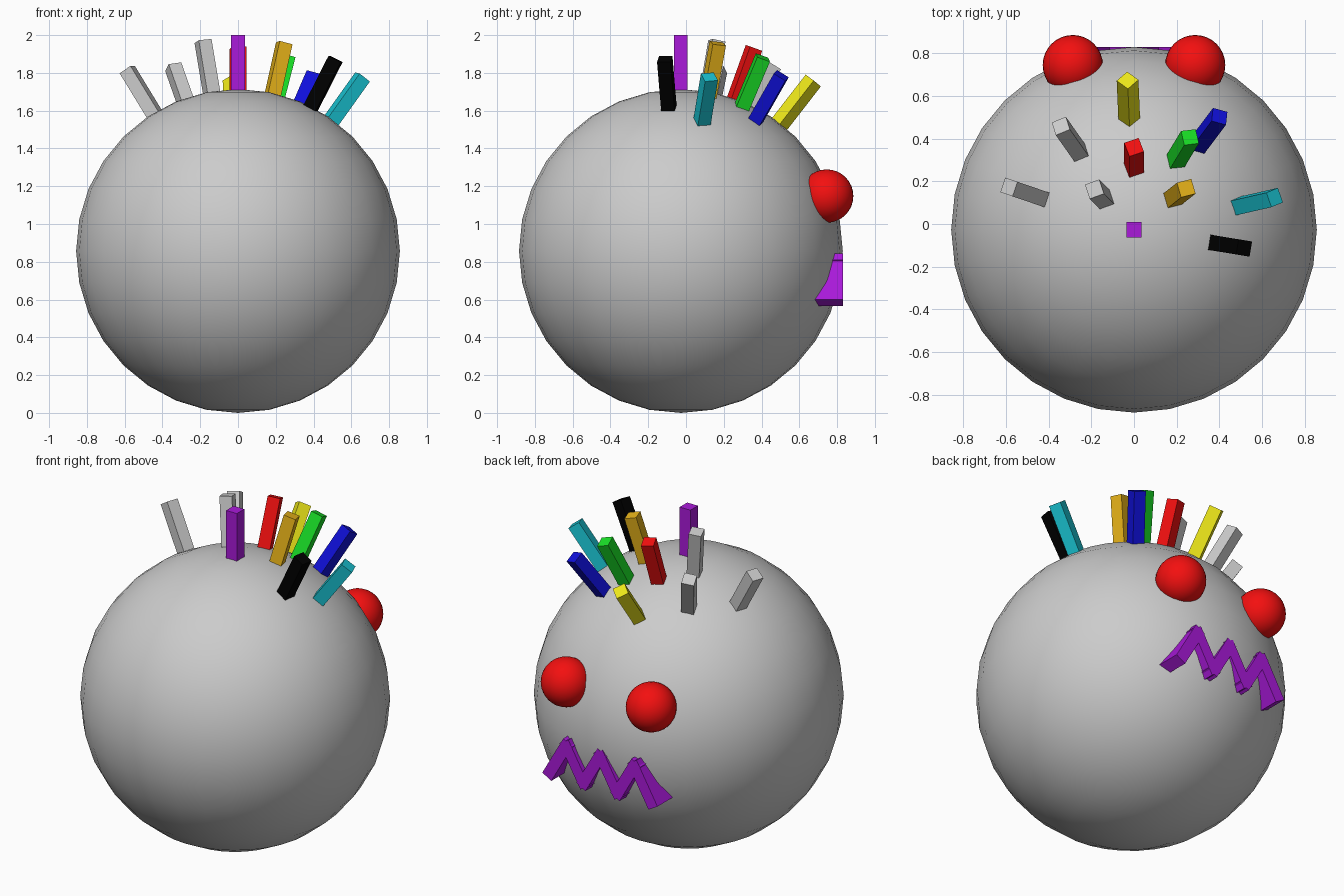
import bpy
import math
from mathutils import Matrix, Vector

if "Cube" in bpy.data.objects:
    bpy.data.objects.remove(bpy.data.objects["Cube"])

R = 0.857
CENTRE = Vector((0, -0.027, R))


def paint(obj, name, rgb):
    if rgb is None:
        return
    mat = bpy.data.materials.get(name) or bpy.data.materials.new(name)
    mat.diffuse_color = (*rgb, 1)
    mat.use_nodes = True
    mat.node_tree.nodes["Principled BSDF"].inputs["Base Color"].default_value = mat.diffuse_color
    obj.data.materials.append(mat)


def ball(name, centre, radius):
    bpy.ops.mesh.primitive_uv_sphere_add(segments=32, ring_count=16, radius=radius, location=centre)
    obj = bpy.context.object
    obj.name = name
    bpy.ops.object.shade_smooth()
    return obj


def box(name, size, matrix):
    bpy.ops.mesh.primitive_cube_add(size=1)
    obj = bpy.context.object
    obj.name = name
    obj.data.transform(matrix @ Matrix.Diagonal((*size, 1)))
    return obj


RED, PURPLE = (0.9, 0.005, 0.005), (0.4, 0.01, 0.7)

# Round body
ball("body", CENTRE, R)

# Eyes half sunk into the body
for side, x in (("left", -0.287), ("right", 0.287)):
    paint(ball(f"eye_{side}", (x, 0.745, 1.148), 0.141), "red", RED)

# Zigzag mouth: six crossing bars with a flat front
for i in range(6):
    x = (i - 2.5) * 0.115
    lean = math.radians(30 if i % 2 == 0 else -30)
    place = Matrix.Translation((x, 0.73, 0.705)) @ Matrix.Rotation(lean, 4, 'Y')
    paint(box(f"mouth_bar_{i + 1}", (0.07, 0.2, 0.283), place), "purple", PURPLE)

# Hair strands: radial direction, twist about own axis, colour
STRANDS = [
    ("purple", (0, 0, 1), 0, PURPLE),
    ("red", (0, 0.385, 1.07), 20, RED),
    ("yellow", (-0.03, 0.695, 0.895), 45, (0.85, 0.8, 0.01)),
    ("green", (0.26, 0.43, 1.015), 41, (0.01, 0.75, 0.02)),
    ("blue", (0.4, 0.53, 0.927), 26, (0.005, 0.005, 0.7)),
    ("gold", (0.245, 0.195, 1.1), -23, (0.8, 0.45, 0.01)),
    ("cyan", (0.655, 0.15, 0.915), 8, (0.01, 0.55, 0.65)),
    ("black", (0.513, -0.085, 1.01), 0, (0, 0, 0)),
    ("grey_1", (-0.585, 0.2, 0.958), 0, None),
    ("grey_2", (-0.342, 0.485, 0.973), -15, None),
    ("grey_3", (-0.185, 0.19, 1.11), -25, None),
]
TIP, ROOT = 1.143, 0.75
for name, d, twist, rgb in STRANDS:
    azimuth = math.atan2(d[1], d[0]) if name != "purple" else 0
    tilt = math.atan2(math.hypot(d[0], d[1]), d[2])
    place = (Matrix.Translation(CENTRE) @ Matrix.Rotation(azimuth, 4, 'Z')
             @ Matrix.Rotation(tilt, 4, 'Y') @ Matrix.Rotation(math.radians(twist), 4, 'Z')
             @ Matrix.Translation((0, 0, (TIP + ROOT) / 2)))
    paint(box(f"hair_{name}", (0.072, 0.072, TIP - ROOT), place), name, rgb)
